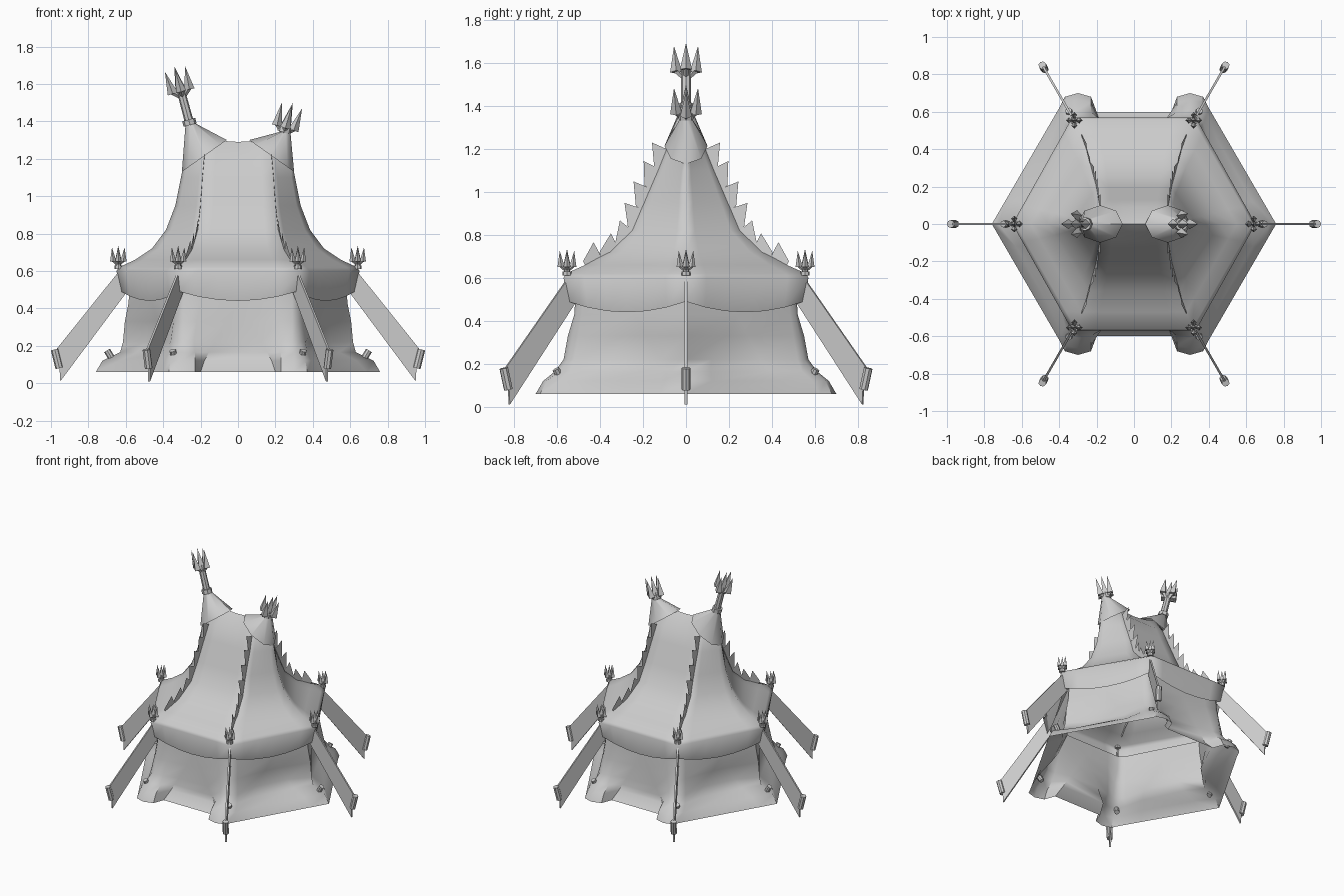
import bpy, bmesh
from math import cos, sin, pi, radians
from mathutils import Vector, Matrix

cube = bpy.data.objects.get("Cube")
if cube:
    bpy.data.objects.remove(cube)

grey = bpy.data.materials.new("plain_grey")
grey.use_nodes = True
grey.diffuse_color = (0.6, 0.6, 0.6, 1)
grey.node_tree.nodes["Principled BSDF"].inputs["Base Color"].default_value = (0.6, 0.6, 0.6, 1)


def make(name, bm, smooth=None):
    bmesh.ops.remove_doubles(bm, verts=bm.verts, dist=0.0005)
    mesh = bpy.data.meshes.new(name)
    bm.to_mesh(mesh)
    bm.free()
    mesh.materials.append(grey)
    if smooth:
        for p in mesh.polygons:
            p.use_smooth = True
        mesh.set_sharp_from_angle(angle=radians(smooth))
    obj = bpy.data.objects.new(name, mesh)
    bpy.context.collection.objects.link(obj)
    return obj


def poly(bm, *pts):
    return bm.faces.new([bm.verts.new(p) for p in pts])


def loft(name, rings, smooth):
    # Closed rings from bottom to top, joined by quads facing outward
    bm = bmesh.new()
    rows = [[bm.verts.new(p) for p in ring] for ring in rings]
    n = len(rows[0])
    for a, b in zip(rows, rows[1:]):
        for i in range(n):
            j = (i + 1) % n
            bm.faces.new((a[i], a[j], b[j], b[i]))
    return make(name, bm, smooth)


def cone(bm, r1, r2, a, b, sides=6):
    a, b = Vector(a), Vector(b)
    d = b - a
    m = Matrix.Translation((a + b) / 2) @ d.to_track_quat('Z', 'Y').to_matrix().to_4x4()
    bmesh.ops.create_cone(bm, cap_ends=True, segments=sides, radius1=r1, radius2=r2,
                          depth=d.length, matrix=m)


# Roof: hexagonal rings given by height, side corner x, front corner x and y
levels = [(.62, .635, .31, .56), (.66, .55, .28, .47), (.72, .46, .24, .36),
          (.82, .385, .215, .25), (.95, .335, .2, .195), (1.1, .305, .19, .13),
          (1.2, .285, .18, .09)]
STEPS = 6


def hexring(z, a, b, c, lift=lambda p, t: 0):
    corners = [Vector(p) for p in ((a, 0, z), (b, c, z), (-b, c, z),
                                   (-a, 0, z), (-b, -c, z), (b, -c, z))]
    ring = []
    for i in range(6):
        for s in range(STEPS):
            t = s / STEPS
            p = corners[i].lerp(corners[(i + 1) % 6], t)
            p.z += lift(p, t)
            ring.append(p)
    return ring


def scallop(p, t):
    return -.2 * t * (1 - t)


def saddle(p, t):
    return (1.1 if p.x < 0 else .85) * p.x ** 2


rings = [hexring(.49, .625, .315, .55, scallop), hexring(.6, .65, .33, .57)]
rings += [hexring(*lv) for lv in levels]
rings.append(hexring(1.29, .255, .17, 0, saddle))
loft("roof", rings, 85)

# Hoods over the two roof peaks
for s, top in ((-1, 1.39), (1, 1.345)):
    bm = bmesh.new()
    tip = Vector((s * .255, 0, top))
    base = [Vector((s * (.18 - .12 * cos(k)), .1 * sin(k), 1.215 + .085 * cos(k)))
            for k in (i * pi / 4 for i in range(8))]
    ring = [tip + Vector((.025 * -s * cos(k), .025 * sin(k), 0))
            for k in (i * pi / 4 for i in range(8))]
    for i in range(8):
        j = (i + 1) % 8
        poly(bm, base[i], base[j], ring[j], ring[i])
    poly(bm, *ring)
    bmesh.ops.remove_doubles(bm, verts=bm.verts, dist=.0005)
    bmesh.ops.recalc_face_normals(bm, faces=bm.faces)
    make("left_hood" if s > 0 else "right_hood", bm, 50)

# Jagged spikes along the four front and back ridges, upright and edge-on to the front
ridge = [(.47, .66), (.395, .7), (.316, .74), (.25, .82), (.215, .925), (.175, 1.02), (.13, 1.11), (.09, 1.2)]


def ridge_x(z):
    for p, q in zip(levels, levels[1:]):
        if z <= q[0]:
            return p[2] + (q[2] - p[2]) * (z - p[0]) / (q[0] - p[0])
    return levels[-1][2]


bm = bmesh.new()
for sx in (-1, 1):
    for sy in (-1, 1):
        for (y0, z0), (y1, z1) in zip(ridge, ridge[1:]):
            lo = Vector((sx * ridge_x(z0), sy * y0, z0))
            hi = Vector((sx * ridge_x(z1), sy * y1, z1))
            out = Vector((0, sy * (z1 - z0), y0 - y1)).normalized()
            poly(bm, lo - out * .015, hi - out * .015, hi + out * .075, lo + out * .02)
make("ridge_spikes", bm)


# Wall: one quarter of each ring, mirrored into a closed loop with corner lobes.
# Two points per side slide apart below the apex and sink in, as does the front
# point, so that each wall holds a recessed triangular panel.
def wallring(z, side, lobe, front, spread, sink):
    a, b = Vector((side, 0, z)), Vector((*lobe[0], z))
    inward = Vector((-.87, -.5, 0)) * sink
    q = [a] + [a.lerp(b, .5 + f) + inward for f in (-spread, spread)]
    q += [Vector((x, y, z)) for x, y in lobe + [front]]
    half = q + [Vector((-p.x, p.y, z)) for p in reversed(q)]
    return half + [Vector((p.x, -p.y, z)) for p in reversed(half[1:-1])]


loft("wall", [
    wallring(.06, .76, [(.4, .62), (.37, .68), (.3, .7), (.23, .68)], (.2, .6), .3, 0),
    wallring(.12, .725, [(.39, .59), (.36, .65), (.3, .665), (.23, .65)], (.18, .54), .28, .02),
    wallring(.165, .63, [(.37, .54), (.35, .59), (.3, .61), (.23, .6)], (.155, .536), .26, .03),
    wallring(.22, .615, [(.36, .52), (.33, .55), (.29, .57), (.235, .56)], (.122, .532), .22, .055),
    wallring(.33, .605, [(.345, .5), (.32, .53), (.29, .55), (.22, .54)], (.06, .525), .1, .025),
    wallring(.43, .585, [(.335, .485), (.315, .51), (.29, .52), (.2, .52)], (0, .52), 0, 0),
    wallring(.52, .58, [(.33, .48), (.31, .5), (.29, .515), (.2, .515)], (0, .515), 0, 0),
], 40)


# Four barbed prongs around a central one, on a collared shaft
def trident(name, base, axis, length, size):
    bm = bmesh.new()
    head = length - .17 * size
    root, up = Vector((0, 0, head)), Vector((0, 0, size))
    cone(bm, .036 * size, .036 * size, (0, 0, -.015 * size), (0, 0, .015 * size), 8)
    cone(bm, .024 * size, .022 * size, (0, 0, 0), root + up * .05, 8)
    cone(bm, .026 * size, 0, root + up * .05, root + up * .17, 4)
    for i in range(4):
        d = Vector((cos(i * pi / 2), sin(i * pi / 2), 0)) * size
        cone(bm, .008 * size, .016 * size, root - up * .01, root + d * .045 + up * .04, 4)
        cone(bm, .028 * size, 0, root + d * .046 + up * .03, root + d * .056 + up * .155, 4)
    obj = make(name, bm)
    obj.matrix_world = Matrix.Translation(base) @ Vector(axis).to_track_quat('Z', 'Y').to_matrix().to_4x4()


trident("right_peak_trident", (-.26, 0, 1.395), (-.27, 0, 1), .31, 1)
trident("left_peak_trident", (.25, 0, 1.355), (.3, 0, 1), .15, 1)

# Each roof corner: small trident, sloping banner, stake and ground peg
for i in range(6):
    k = i * pi / 3
    r = Vector((cos(k), sin(k), 0))
    side = Vector((-sin(k), cos(k), 0))

    def at(d, z):
        return r * d + Vector((0, 0, z))
    trident("corner_trident_%d" % (i + 1), at(.64, .62), (0, 0, 1), .115, .6)
    bm = bmesh.new()
    edge = [at(.635, .6), at(.6, .48), at(.95, .01), at(.955, .09), at(.98, .17)]
    front = [bm.verts.new(p + side * .006) for p in edge]
    back = [bm.verts.new(p - side * .006) for p in edge]
    bm.faces.new(front)
    bm.faces.new(back[::-1])
    for a in range(5):
        b = (a + 1) % 5
        bm.faces.new((front[b], front[a], back[a], back[b]))
    bmesh.ops.recalc_face_normals(bm, faces=bm.faces)
    make("banner_%d" % (i + 1), bm)
    bm = bmesh.new()
    cone(bm, .021, .021, at(.955, .08), at(.98, .18), 8)
    make("stake_%d" % (i + 1), bm, 40)
    bm = bmesh.new()
    cone(bm, .018, .018, at(.67, .125), at(.7, .175), 8)
    make("peg_%d" % (i + 1), bm, 40)
